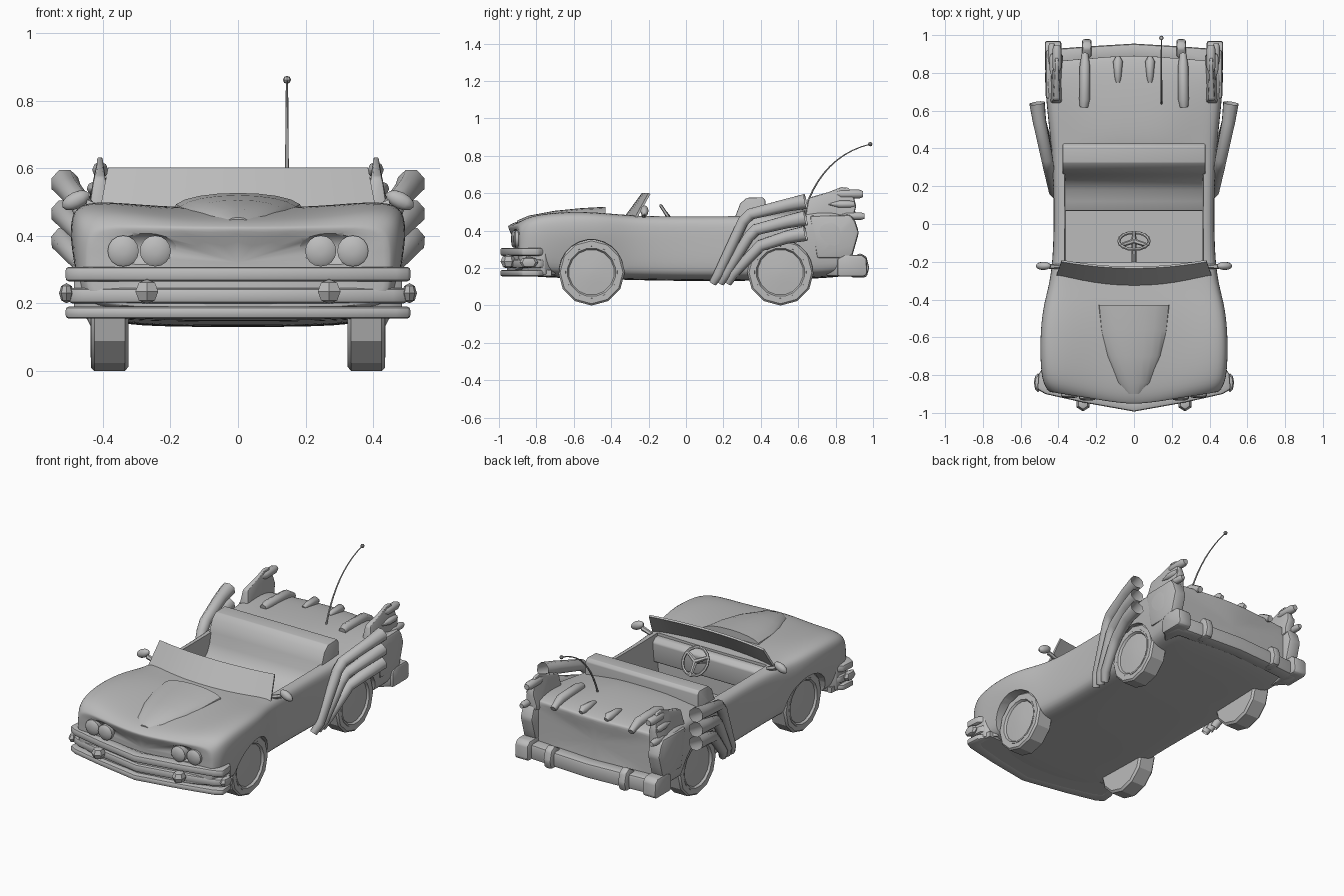
import bpy, bmesh, math
from mathutils import Vector, Matrix

if "Cube" in bpy.data.objects:
    bpy.data.objects.remove(bpy.data.objects["Cube"])

grey = bpy.data.materials.new("grey")
grey.diffuse_color = (0.5, 0.5, 0.5, 1)
grey.use_nodes = True
grey.node_tree.nodes["Principled BSDF"].inputs["Base Color"].default_value = grey.diffuse_color


def finish(ob, angle=35):
    """Apply modifiers, colour and smooth an object."""
    bpy.ops.object.select_all(action='DESELECT')
    ob.select_set(True)
    bpy.context.view_layer.objects.active = ob
    bpy.ops.object.convert(target='MESH')
    ob = bpy.context.object
    ob.data.materials.clear()
    ob.data.materials.append(grey)
    bpy.ops.object.shade_smooth_by_angle(angle=math.radians(angle))
    return ob


def from_bm(name, bm):
    bmesh.ops.recalc_face_normals(bm, faces=bm.faces)
    me = bpy.data.meshes.new(name)
    bm.to_mesh(me)
    bm.free()
    ob = bpy.data.objects.new(name, me)
    bpy.context.collection.objects.link(ob)
    return ob


def loft(name, rings, caps=True):
    """Skin closed rings of equal length."""
    bm = bmesh.new()
    vs = [[bm.verts.new(p) for p in r] for r in rings]
    n = len(rings[0])
    for a, b in zip(vs, vs[1:]):
        for i in range(n):
            bm.faces.new((a[i], a[(i + 1) % n], b[(i + 1) % n], b[i]))
    if caps:
        bm.faces.new(vs[0])
        bm.faces.new(vs[-1])
    return from_bm(name, bm)


def slab(name, yz, x0, x1, bevel=0.0):
    """Side profile extruded across x."""
    ob = loft(name, [[(x, y, z) for y, z in yz] for x in (x0, x1)])
    if bevel:
        m = ob.modifiers.new("bevel", 'BEVEL')
        m.width, m.segments = bevel, 2
    return finish(ob)


def tube(name, pts, radii, res=2, cyclic=False, caps=True):
    cu = bpy.data.curves.new(name, 'CURVE')
    cu.dimensions = '3D'
    cu.bevel_depth, cu.bevel_resolution, cu.use_fill_caps = 1, res, caps
    sp = cu.splines.new('POLY')
    sp.points.add(len(pts) - 1)
    sp.use_cyclic_u = cyclic
    for p, co, r in zip(sp.points, pts, radii):
        p.co, p.radius = (*co, 1), r
    ob = bpy.data.objects.new(name, cu)
    bpy.context.collection.objects.link(ob)
    return finish(ob, 50)


def ball(name, loc, size, seg=12, rot=0.0):
    bm = bmesh.new()
    bmesh.ops.create_uvsphere(bm, u_segments=seg, v_segments=max(4, seg // 2), radius=1)
    bm.transform(Matrix.Translation(loc) @ Matrix.Rotation(rot, 4, 'Y') @ Matrix.Diagonal((*size, 1)))
    return from_bm(name, bm)


def lathe_x(name, prof, y, z, n, turn=0.5):
    """Revolve (x, radius) pairs about a crosswise axis."""
    angles = [math.tau * (i + turn) / n for i in range(n)]
    return loft(name, [[(x, y + r * math.sin(a), z + r * math.cos(a)) for a in angles] for x, r in prof])


def bar(name, path, z0, z1, t, bevel=0.012):
    """Bumper bar: half path in plan, mirrored, with depth t towards the car's middle."""
    full = [(-x, y) for x, y in path[::-1]] + [p for p in path if p[0] > 0]
    rings = []
    for x, y in full:
        k = t if y < 0 else -t
        xi = x * (1 - t / .5)
        rings.append([(x, y, z0), (x, y, z1), (xi, y + k, z1), (xi, y + k, z0)])
    ob = loft(name, rings)
    m = ob.modifiers.new("bevel", 'BEVEL')
    m.width, m.segments = bevel, 2
    return finish(ob)


# Body shell: y, half width, bottom, waist, shoulder and centre heights, sill tuck
stations = [
    (-.965, .44, .19, .31, .415, .42, 1), (-.96, .45, .185, .31, .425, .425, 1),
    (-.92, .485, .165, .35, .468, .45, .98), (-.80, .497, .15, .37, .492, .468, .94),
    (-.60, .497, .145, .37, .50, .482, .91), (-.42, .48, .14, .36, .49, .487, .92),
    (-.28, .435, .135, .34, .475, .475, .98), (0, .422, .13, .33, .475, .475, 1),
    (.30, .43, .13, .33, .475, .48, 1), (.42, .44, .135, .33, .48, .52, .98),
    (.62, .462, .14, .35, .50, .525, .96), (.82, .475, .15, .35, .505, .515, .97),
    (.895, .465, .165, .33, .485, .495, 1), (.90, .455, .17, .33, .48, .49, 1)]
rings = []
for y, w, zb, zm, zs, zc, tuck in stations:
    half = [(0, zb), (.6 * w, zb), (.94 * tuck * w, zb + .015), (w * tuck, zb + .06), (w, zm), (w, zs - .05),
            (.96 * w, zs), (.75 * w, zs + .005), (.4 * w, zc), (0, zc)]
    full = half + [(-x, z) for x, z in half[-2:0:-1]]
    fade = min(1, max(0, (-y - .45) / .4)) - .5 * min(1, max(0, (y - .62) / .2))
    rings.append([(x, y + .16 * abs(x) * fade, z) for x, z in full])
body = loft("body", rings)
body.modifiers.new("smooth", 'SUBSURF').levels = 2

# Openings: cockpit, wheel arches, headlamp recesses
cutters = [loft("cockpit_cutter", [[(-a, -.25, z), (a, -.25, z), (a, .41, z), (-a, .41, z)]
                                   for z, a in ((.21, .36), (.46, .365), (.7, .39))])]
for s in (-1, 1):
    for y in (-.505, .505):
        cutters.append(lathe_x("arch_cutter", [(s * .40, .172), (s * .62, .182)], y, .177, 24))
    cutters.append(ball("lamp_cutter", (s * .29, -.935, .357), (.125, .055, .056), 24))
for c in cutters:
    m = body.modifiers.new("cut", 'BOOLEAN')
    m.object, m.operation, m.solver = c, 'DIFFERENCE', 'EXACT'
body = finish(body)
for c in cutters:
    bpy.data.objects.remove(c)

# Hood scoop, widest and open at the rear
scoop = []
for y, w, z in ((-.90, .05, .455), (-.84, .10, .48), (-.70, .15, .506), (-.56, .18, .52), (-.43, .193, .527)):
    arc = [(w * math.cos(a), z - .055 + .055 * math.sin(a) ** .8)
           for a in (math.pi * i / 10 for i in range(11))]
    scoop.append([(x, y, max(h, .40)) for x, h in arc] + [(-w, y, .40), (w, y, .40)])
finish(loft("hood_scoop", scoop))

# Windshield
bm = bmesh.new()
ts = [i / 6 - 1 for i in range(13)]
lo = [bm.verts.new((.412 * t, -.338 + .06 * t * t, .462)) for t in ts]
hi = [bm.verts.new((.385 * t, -.235 + .035 * t * t, .602)) for t in ts]
for i in range(12):
    bm.faces.new((lo[i], lo[i + 1], hi[i + 1], hi[i]))
glass = from_bm("windshield", bm)
glass.modifiers.new("thickness", 'SOLIDIFY').thickness = .012
finish(glass)

# Dashboard and bench seat
slab("dashboard", [(-.27, .30), (-.27, .465), (-.225, .462), (-.20, .44), (-.21, .32)], -.368, .368, .008)
slab("seat", [(.07, .2), (.07, .30), (.12, .315), (.18, .335), (.225, .37), (.25, .42), (.265, .48), (.29, .545),
              (.325, .575), (.41, .578), (.425, .56), (.425, .2)], -.378, .378, .005)

# Steering wheel, spokes and column
hub = Vector((0, -.09, .465))
up, side = Vector((0, -.045, .068)), Vector((.08, 0, 0))
rim = [hub + side * math.cos(a) + up * math.sin(a) for a in (math.tau * i / 16 for i in range(16))]
tube("steering_rim", rim, [.009] * 16, 1, True)
for a in (30, 150, 270):
    a = math.radians(a)
    tube("steering_spoke", [hub, hub + side * math.cos(a) + up * math.sin(a)], [.014, .010], 1)
tube("steering_column", [hub, (0, -.26, .40)], [.014, .012], 1)

# Front bumper bars, chin and floor pan
nose = [(0, -.993), (.27, -.945), (.47, -.90), (.512, -.875), (.505, -.79)]
bar("front_bumper_top", nose, .265, .308, .06)
bar("front_bumper_middle", [(x * .98, y + .015) for x, y in nose], .20, .245, .05)
bar("front_bumper_chin", nose, .155, .19, .06)
bar("front_bumper_backing", [(x * .95, y + .035) for x, y in nose], .165, .30, .06, .004)
pan = [(-.47, -.72), (-.48, -.86), (-.27, -.92), (0, -.965), (.27, -.92), (.48, -.86), (.47, -.72)]
finish(loft("front_pan", [[(x, y, z) for x, y in pan] for z in (.157, .19)]))

# Rear bumper
bar("rear_bumper", [(0, .955), (.25, .94), (.45, .925), (.465, .82)], .155, .245, .08, .015)

for s in (-1, 1):
    # Tyres and wheel discs
    for y in (-.505, .505):
        finish(lathe_x("tyre", [(s * x, r) for x, r in (
            (.325, .165), (.335, .178), (.425, .178), (.435, .168), (.435, .14), (.42, .135))], y, .177, 12, 0), 25)
        finish(lathe_x("wheel_disc", [(s * x, r) for x, r in (
            (.41, .14), (.437, .14), (.437, .13), (.425, .122), (.43, .06), (.432, .01))], y, .177, 16), 30)
    # Headlamps, domed discs facing forwards
    for x in (.245, .34):
        y = -.97 + .14 * x
        finish(loft("headlamp", [[(s * x + r * math.cos(math.tau * i / 16), y + d, .355 + r * math.sin(math.tau * i / 16))
                                  for i in range(16)] for d, r in ((0, .01), (.004, .036), (.012, .046), (.06, .046))]))
    # Bumper bullets
    finish(ball("bumper_bullet", (s * .27, -.95, .235), (.039, .042, .037), 6))
    finish(ball("bumper_side_bullet", (s * .508, -.84, .23), (.022, .05, .03), 8))
    # Door mirrors
    tube("mirror_arm", [(s * .39, -.225, .475), (s * .45, -.225, .495)], [.012, .014], 1)
    finish(ball("mirror", (s * .48, -.222, .505), (.045, .022, .025), 12, s * .45))
    # Side exhaust pipes
    for (y0, y1, z1, y2, z2) in ((.145, .325, .488, .64, .556), (.185, .355, .405, .64, .467),
                                 (.225, .38, .32, .64, .385)):
        tube("exhaust_pipe", [(s * .405, y0, .12), (s * .425, y0 + .03, .17), (s * .453, y1 - .02, z1 - .04),
                              (s * .46, y1 + .02, z1), (s * .50, y2 - .1, z2 - .02), (s * .513, y2, z2)],
             [.022, .028, .031, .033, .037, .043], 2, False, False)
    # Tail fins, narrowing towards the tip, over fender ends
    fin = slab("tail_fin", [(.63, .44), (.655, .575), (.76, .605), (.83, .632), (.87, .63), (.895, .59), (.91, .53),
                            (.895, .47), (.90, .44), (.70, .40)], *sorted((s * .375, s * .448)), .014)
    for v in fin.data.vertices:
        k = min(.75, max(0, (v.co.z - .48) / .18))
        v.co.x += (s * .408 - v.co.x) * k
    slab("fender_end", [(.66, .48), (.88, .485), (.905, .45), (.925, .39), (.905, .32), (.885, .25), (.70, .25)],
         *sorted((s * .385, s * .468)), .016)
    # Rockets on each fin
    for x, ya, yb, z, r in ((.408, .77, .945, .595, .024), (.428, .76, .90, .54, .02), (.435, .80, .955, .477, .02)):
        tube("fin_rocket", [(s * x, ya, z), (s * x, ya + .06, z), (s * x, yb - .02, z), (s * x, yb, z)],
             [.003, r, r, r * .7], 2)
    # Bumper corners and overriders
    slab("bumper_corner", [(.81, .155), (.81, .25), (.85, .27), (.94, .27), (.965, .25), (.97, .17), (.955, .155)],
         *sorted((s * .385, s * .472)), .015)
    slab("overrider", [(.88, .15), (.88, .25), (.93, .28), (.965, .26), (.98, .20), (.965, .15)],
         *sorted((s * .225, s * .275)), .012)
    # Deck ribs
    tube("deck_rib_long", [(s * .265, .62, .515), (s * .262, .66, .522), (s * .26, .83, .518), (s * .26, .90, .485)],
         [.022, .028, .028, .018], 2)
    tube("deck_rib_short", [(s * .085, .75, .513), (s * .085, .78, .518), (s * .085, .86, .515), (s * .085, .885, .505)],
         [.012, .018, .026, .012], 2)

# Antenna
p0, p1, p2 = Vector((.145, .635, .51)), Vector((.145, .73, .80)), Vector((.145, .985, .862))
pts = [p0 * (1 - t) ** 2 + p1 * 2 * t * (1 - t) + p2 * t * t for t in (i / 10 for i in range(11))]
tube("antenna", pts, [.006 - .0003 * i for i in range(11)], 1)
finish(ball("antenna_tip", p2, (.012, .012, .012), 8))
